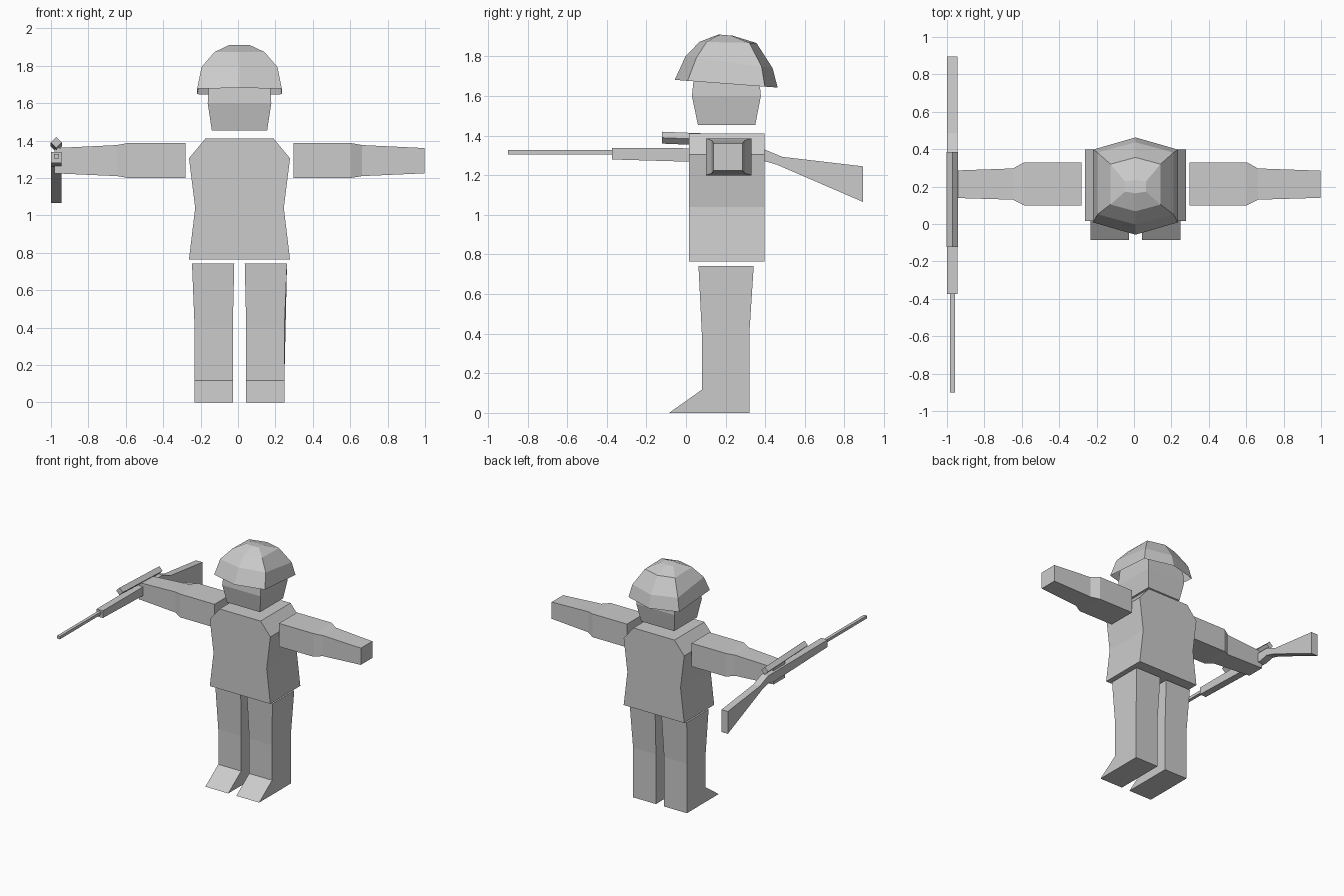
import bpy
import bmesh
import math

cube = bpy.data.objects.get("Cube")
if cube:
    bpy.data.objects.remove(cube, do_unlink=True)

CX = 0.008  # middle of the body

grey = bpy.data.materials.new("plain grey")
grey.use_nodes = True
grey.diffuse_color = (0.6, 0.6, 0.6, 1)
grey.node_tree.nodes["Principled BSDF"].inputs["Base Color"].default_value = (0.6, 0.6, 0.6, 1)


def loft(name, rings, cap_start=True, cap_end=True):
    """Skin a row of point rings into a flat-shaded object."""
    bm = bmesh.new()
    loops = [[bm.verts.new(p) for p in ring] for ring in rings]
    n = len(loops[0])
    for a, b in zip(loops, loops[1:]):
        for i in range(n):
            j = (i + 1) % n
            bm.faces.new((a[i], a[j], b[j], b[i]))
    if cap_start:
        bm.faces.new(loops[0][::-1])
    if cap_end:
        bm.faces.new(loops[-1])
    bmesh.ops.recalc_face_normals(bm, faces=bm.faces)
    mesh = bpy.data.meshes.new(name)
    bm.to_mesh(mesh)
    bm.free()
    mesh.materials.append(grey)
    obj = bpy.data.objects.new(name, mesh)
    bpy.context.collection.objects.link(obj)
    return obj


def rect_z(x0, x1, y0, y1, z):
    return [(x0, y0, z), (x1, y0, z), (x1, y1, z), (x0, y1, z)]


def rect_x(x, y0, y1, z0, z1):
    return [(x, y0, z0), (x, y1, z0), (x, y1, z1), (x, y0, z1)]


# Torso: front outline pushed through the body's depth
half = [(0.27, 0.765), (0.237, 1.04), (0.27, 1.305), (0.183, 1.41)]
outline = [(CX + x, z) for x, z in half] + [(CX - x, z) for x, z in reversed(half)]
loft("torso", [[(x, y, z) for x, z in outline] for y in (0.015, 0.397)])

# Head: box that is widest under the helmet and tapers to the chin
loft("head", [rect_z(CX - w, CX + w, y0, y1, z) for w, y0, y1, z in (
    (0.148, 0.06, 0.35, 1.455),
    (0.17, 0.03, 0.378, 1.60),
    (0.16, 0.045, 0.365, 1.75))])

# Helmet: open six-sided dome, tilted to the back
rings = []
for w, y0, z0, y1, z1 in ((0.226, -0.057, 1.682, 0.463, 1.643),
                          (0.203, -0.003, 1.80, 0.437, 1.742),
                          (0.134, 0.068, 1.874, 0.356, 1.868),
                          (0.056, 0.164, 1.911, 0.236, 1.905)):
    ring = []
    for sx, t in ((0, 0), (1, 0.125), (1, 0.875), (0, 1), (-1, 0.875), (-1, 0.125)):
        ring.append((CX + sx * w, y0 + t * (y1 - y0), z0 + t * (z1 - z0)))
    rings.append(ring)
loft("helmet", rings, cap_start=False)

# Arms and legs, one of each per side
for side, s in (("left", 1), ("right", -1)):
    loft(side + "_arm", [rect_x(CX + s * x, y0, y1, z0, z1) for x, y0, y1, z0, z1 in (
        (0.288, 0.10, 0.33, 1.20, 1.387),
        (0.595, 0.10, 0.33, 1.20, 1.387),
        (0.655, 0.13, 0.297, 1.21, 1.376),
        (0.99, 0.14, 0.285, 1.225, 1.36))])

    # Leg side outline, with the foot running out to a sharp toe
    leg = [(0.063, 0.743), (0.08, 0.40), (0.08, 0.117), (-0.085, 0.0),
           (0.32, 0.0), (0.32, 0.40), (0.342, 0.743)]
    inner = [(CX + s * (0.028 if z > 0.7 else 0.036), y, z) for y, z in leg]
    outer = [(CX + s * (0.254 if z > 0.7 else 0.24), y, z) for y, z in leg]
    loft(side + "_leg", [inner, outer])

# Rifle: handguard, receiver and stock from one side outline
stock = [(-0.375, 1.338), (0.385, 1.335), (0.487, 1.293), (0.895, 1.245),
         (0.895, 1.065), (0.46, 1.253), (0.385, 1.275), (0.31, 1.26), (-0.375, 1.28)]
loft("rifle_body", [[(x, y, z) for y, z in stock] for x in (-1.0, -0.943)])

# Barrel
loft("rifle_barrel", [[(x, y, z) for x, z in (
    (-0.983, 1.305), (-0.958, 1.305), (-0.958, 1.328), (-0.983, 1.328))]
    for y in (-0.9, -0.37)])

# Sight: diamond-section tube above the receiver
loft("rifle_sight", [[(-0.9715 + 0.03 * math.cos(a * math.pi / 2), y,
                       z + 0.03 * math.sin(a * math.pi / 2)) for a in range(4)]
                     for y, z in ((-0.122, 1.39), (0.385, 1.37))])
